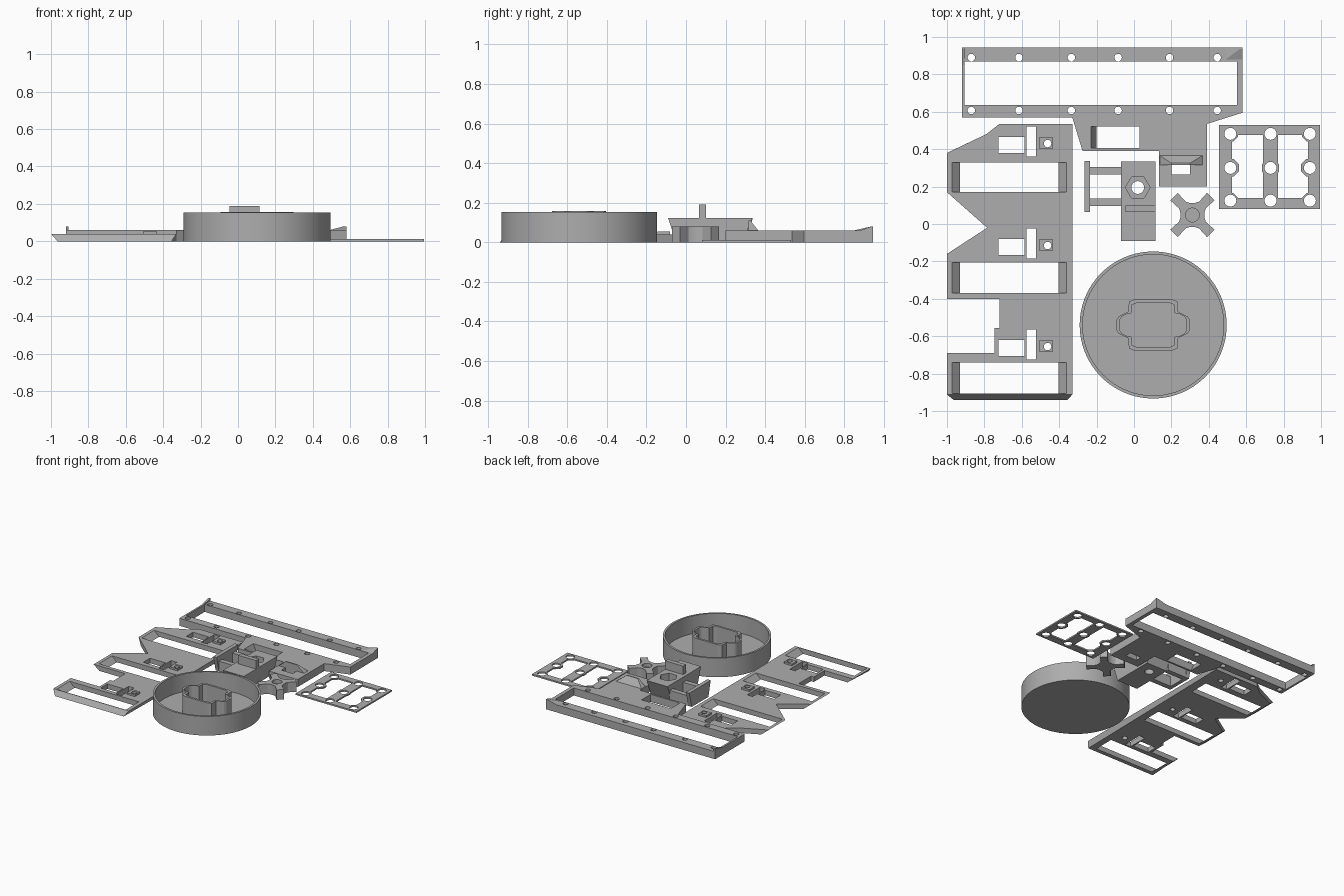
import bpy, bmesh, math

if "Cube" in bpy.data.objects:
    bpy.data.objects.remove(bpy.data.objects["Cube"])

grey = bpy.data.materials.new("grey_plastic")
grey.diffuse_color = (0.42, 0.42, 0.42, 1)
grey.use_nodes = True
grey.node_tree.nodes["Principled BSDF"].inputs["Base Color"].default_value = grey.diffuse_color


def loft(name, low, high, z0, z1):
    """Solid between two matching xy outlines."""
    bm = bmesh.new()
    a = [bm.verts.new((x, y, z0)) for x, y in low]
    b = [bm.verts.new((x, y, z1)) for x, y in high]
    n = len(a)
    bm.faces.new(a[::-1])
    bm.faces.new(b)
    for i in range(n):
        bm.faces.new((a[i], a[(i + 1) % n], b[(i + 1) % n], b[i]))
    bmesh.ops.recalc_face_normals(bm, faces=bm.faces)
    me = bpy.data.meshes.new(name)
    bm.to_mesh(me)
    bm.free()
    me.materials.append(grey)
    ob = bpy.data.objects.new(name, me)
    bpy.context.collection.objects.link(ob)
    return ob


def prism(name, pts, z0, z1):
    return loft(name, pts, pts, z0, z1)


def rect(x0, x1, y0, y1):
    return [(x0, y0), (x1, y0), (x1, y1), (x0, y1)]


def box(name, x0, x1, y0, y1, z0, z1):
    return prism(name, rect(x0, x1, y0, y1), z0, z1)


def ring(cx, cy, r, n=24, turn=0.0):
    return [(cx + r * math.cos(turn + math.tau * i / n),
             cy + r * math.sin(turn + math.tau * i / n)) for i in range(n)]


def combine(ob, others, op):
    """Boolean every helper into ob, then drop the helper."""
    for h in others:
        m = ob.modifiers.new("bool", 'BOOLEAN')
        m.operation, m.solver, m.object = op, 'EXACT', h
        bpy.context.view_layer.objects.active = ob
        bpy.ops.object.modifier_apply(modifier=m.name)
        bpy.data.objects.remove(h)


def cut(ob, *others):
    combine(ob, others, 'DIFFERENCE')


def smooth(ob):
    bpy.ops.object.select_all(action='DESELECT')
    ob.select_set(True)
    bpy.context.view_layer.objects.active = ob
    bpy.ops.object.shade_smooth_by_angle(angle=math.radians(30))


# Long frame with apron and tab
frame = prism("long_frame", [
    (-0.92, 0.57), (-0.33, 0.57), (-0.275, 0.39), (0.135, 0.39), (0.135, 0.2),
    (0.39, 0.2), (0.39, 0.535), (0.58, 0.595), (0.58, 0.945), (-0.92, 0.945)], 0, 0.06)
cut(frame, box("c", -0.905, 0.55, 0.635, 0.87, -1, 1),
    loft("c", rect(-0.2, 0.03, 0.405, 0.52), rect(-0.23, 0.03, 0.405, 0.52), -0.001, 0.061),
    box("c", 0.2, 0.3, 0.265, 0.315, -1, 1))
for x in (-0.87, -0.615, -0.335, -0.085, 0.19, 0.445):
    for y in (0.607, 0.89):
        cut(frame, prism("c", ring(x, y, 0.02), -1, 1))
smooth(frame)

# Raised corners of the frame and the hood behind the tab window
loft("frame_corner_left", rect(-0.92, -0.905, 0.85, 0.945),
     rect(-0.92, -0.905, 0.935, 0.945), 0.06, 0.08)
loft("frame_corner_right", rect(0.49, 0.58, 0.88, 0.945),
     rect(0.565, 0.58, 0.935, 0.945), 0.06, 0.08)
loft("tab_hood", rect(0.14, 0.365, 0.315, 0.365),
     rect(0.2, 0.3, 0.315, 0.325), 0.06, 0.11)

# Three-armed side panel with leaning left and front edges
body = [(-0.72, -0.4), (-0.72, -0.555), (-0.745, -0.555), (-0.745, -0.69)]
top = [(-0.33, 0.535), (-0.72, 0.535), (-0.79, 0.48), (-1, 0.38), (-1, 0.17),
       (-0.785, -0.02), (-1, -0.16), (-1, -0.4)] + body + [
       (-1, -0.69), (-1, -0.912), (-0.33, -0.912)]
low = [(-0.33, 0.535), (-0.72, 0.535), (-0.79, 0.48), (-0.95, 0.404), (-0.95, 0.126),
       (-0.785, -0.02), (-0.95, -0.128), (-0.95, -0.4)] + body + [
       (-0.95, -0.69), (-0.965, -0.94), (-0.355, -0.94)]
panel = loft("side_panel", low, top, 0, 0.04)
for y0, y1 in ((0.17, 0.33), (-0.37, -0.205), (-0.907, -0.74)):
    cut(panel, loft("c", rect(-0.93, -0.405, y0, y1),
                    rect(-0.975, -0.36, y0, y1), -0.001, 0.041))
for c in (0.43, -0.115, -0.655):
    boss = box("screw_boss", -0.505, -0.435, c - 0.03, c + 0.035, 0.04, 0.055)
    cut(boss, prism("c", ring(-0.462, c, 0.02), -1, 1))
    cut(panel, box("c", -0.725, -0.585, c - 0.05, c + 0.035, -1, 1),
        box("c", -0.575, -0.525, c - 0.07, c + 0.09, -1, 1),
        prism("c", ring(-0.462, c, 0.02), -1, 1))
    smooth(boss)

# Round tray
cx, cy = 0.1025, -0.54
tray = prism("round_tray", ring(cx, cy, 0.393, 96), 0, 0.153)
cut(tray, prism("c", ring(cx, cy, 0.377, 96), 0.012, 1))
smooth(tray)


# Socket walls inside the tray: a box with a rounded bulge on each side
def socket(d):
    q = [(0.195 - d, 0.03), (0.185 - d, 0.045), (0.155 - d, 0.06), (0.132 - d, 0.072 - d / 2),
         (0.13 - d, 0.125 - d), (0.1 - d, 0.137 - d)]
    q += [(-x, y) for x, y in q[::-1]]
    q += [(-x, -y) for x, y in q]
    return [(cx + x, cy + y) for x, y in q]


wall = prism("tray_socket", socket(0), 0.012, 0.157)
cut(wall, prism("c", socket(0.017), 0.005, 1))

# Thin grid plate with nine holes
grid = box("grid_plate", 0.455, 0.995, 0.08, 0.53, 0, 0.012)
cut(grid, box("c", 0.525, 0.69, 0.14, 0.475, -1, 1),
    box("c", 0.77, 0.93, 0.14, 0.475, -1, 1))
spots = [(x, y) for x in (0.515, 0.73, 0.94) for y in (0.125, 0.3, 0.482)]
for x, y in spots:
    combine(grid, [prism("c", ring(x, y, 0.044 if y != 0.3 else 0.05, 8, math.pi / 8),
                         0, 0.012)], 'UNION')
    cut(grid, prism("c", ring(x, y, 0.032), -1, 1))

# Four-pointed star knob
pts = []
for k in range(4):
    a = math.radians(45 + 90 * k)
    for r, t in ((0.065, -0.6), (0.08, -0.32), (0.142, -0.2), (0.142, 0.2), (0.08, 0.32), (0.065, 0.6)):
        pts.append((0.312 + r * math.cos(a + t), 0.048 + r * math.sin(a + t)))
star = prism("star_knob", pts, 0, 0.08)
cut(star, prism("c", ring(0.312, 0.048, 0.037), 0.05, 1))
smooth(star)

# Clamp: tapered block with nut pocket, end flange, two rails and upright fin
block = loft("clamp_block", rect(-0.07, 0.115, -0.05, 0.285),
             rect(-0.07, 0.115, -0.09, 0.335), 0, 0.122)
cut(block, prism("c", ring(0.02, 0.195, 0.066, 6), 0.05, 1),
    prism("c", ring(0.02, 0.195, 0.034), -1, 1))
smooth(block)
loft("clamp_flange", rect(-0.265, -0.235, 0.095, 0.305),
     rect(-0.265, -0.235, 0.065, 0.337), 0, 0.122)
for y in (0.095, 0.265):
    box("clamp_rail", -0.236, -0.069, y, y + 0.04, 0, 0.08)
box("clamp_fin", -0.045, 0.115, 0.065, 0.1, 0.12, 0.19)
